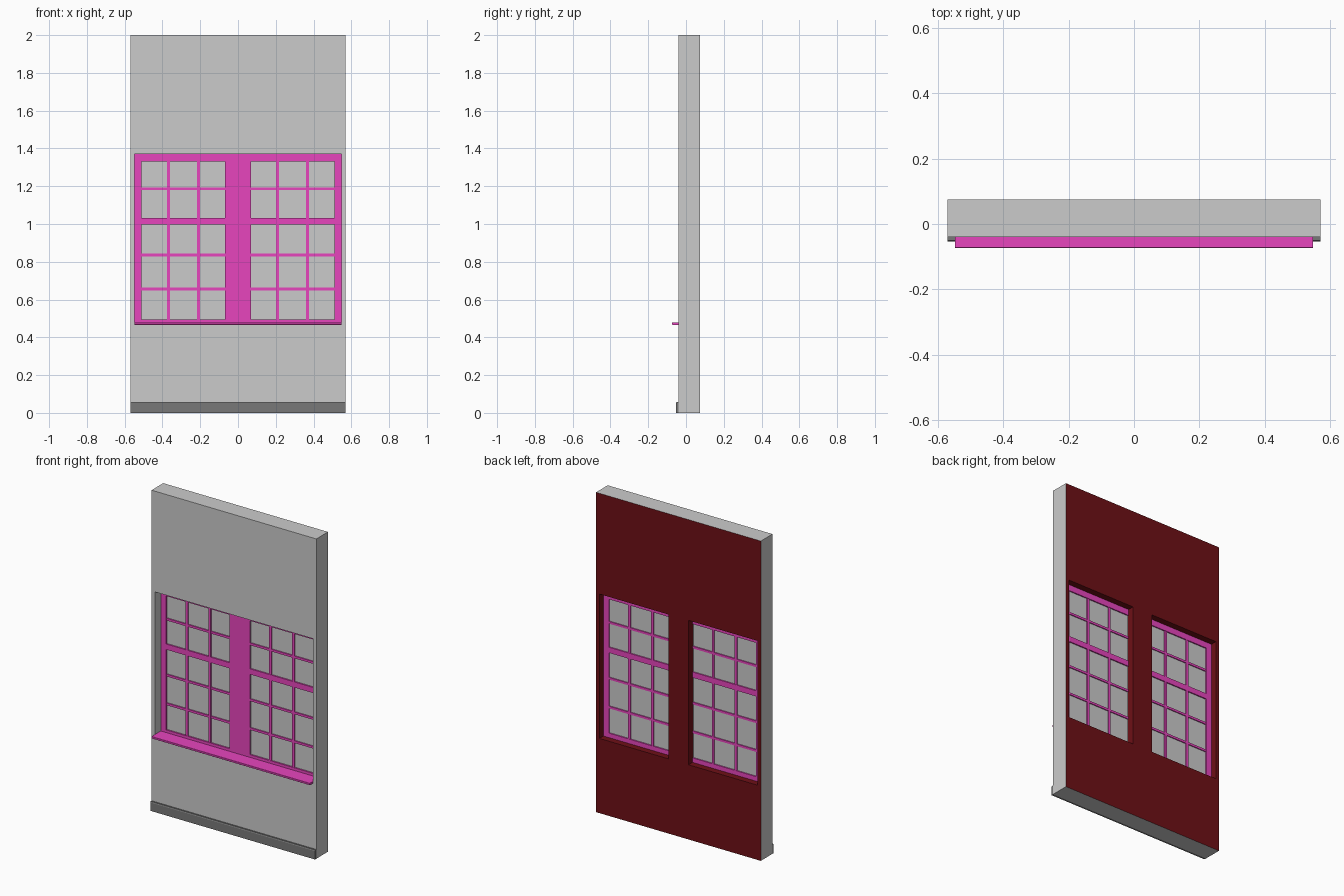
import bpy, bmesh
from mathutils import Matrix, Vector

if "Cube" in bpy.data.objects:
    bpy.data.objects.remove(bpy.data.objects["Cube"])


def material(name, rgb):
    m = bpy.data.materials.new(name)
    m.diffuse_color = (*rgb, 1)
    m.use_nodes = True
    m.node_tree.nodes["Principled BSDF"].inputs["Base Color"].default_value = m.diffuse_color
    return m


MAGENTA = material("magenta_paint", (0.80, 0.06, 0.51))
RED = material("dark_red", (0.157, 0.005, 0.008))
DARK = material("dark_grey", (0.19, 0.19, 0.19))
GREY = material("wall_grey", (0.8, 0.8, 0.8))


def add_box(bm, x0, x1, y0, y1, z0, z1):
    size = Vector((x1 - x0, y1 - y0, z1 - z0))
    mid = Vector((x0 + x1, y0 + y1, z0 + z1)) / 2
    bmesh.ops.create_cube(bm, size=1, matrix=Matrix.Translation(mid) @ Matrix.Diagonal((*size, 1)))


def finish(name, bm, mat=None):
    me = bpy.data.meshes.new(name)
    bm.to_mesh(me)
    bm.free()
    if mat:
        me.materials.append(mat)
    ob = bpy.data.objects.new(name, me)
    bpy.context.collection.objects.link(ob)
    return ob


def boxes(name, dims, mat=None):
    bm = bmesh.new()
    for d in dims:
        add_box(bm, *d)
    return finish(name, bm, mat)


def extrude_x(name, profile, half, mat):
    """Profile in (y, z), swept from -half to half along x."""
    bm = bmesh.new()
    f = bm.faces.new([bm.verts.new((-half, y, z)) for y, z in profile])
    out = bmesh.ops.extrude_face_region(bm, geom=[f])["geom"]
    bmesh.ops.translate(bm, vec=(2 * half, 0, 0),
                        verts=[v for v in out if isinstance(v, bmesh.types.BMVert)])
    bmesh.ops.recalc_face_normals(bm, faces=bm.faces[:])
    return finish(name, bm, mat)


W, OUT, PIER = 0.57, 0.547, 0.07       # wall half width, opening and pier half widths
FRONT, BACK = -0.04, 0.075             # wall faces
FY, BY = 0.018, 0.035                  # window frame depth
Z0, Z1 = 0.467, 1.37                   # opening bottom and top

# Wall: wide recess in front, two openings at the back with a pier between
wall = boxes("wall", [(-W, W, FRONT, BACK, 0, 2)])
recess = boxes("recess_cutter", [(-OUT, OUT, -0.2, 0.024, Z0, Z1)])
holes = boxes("opening_cutter", [(-OUT, -PIER, -0.2, 0.2, Z0, Z1),
                                 (PIER, OUT, -0.2, 0.2, Z0, Z1)])
for cutter in (recess, holes):
    mod = wall.modifiers.new("cut", "BOOLEAN")
    mod.operation, mod.solver, mod.object = "DIFFERENCE", "EXACT", cutter
dg = bpy.context.evaluated_depsgraph_get()
cut = bpy.data.meshes.new_from_object(wall.evaluated_get(dg))
wall.modifiers.clear()
for cutter in (recess, holes):
    bpy.data.objects.remove(cutter)
cut.materials.clear()
cut.materials.append(GREY)
cut.materials.append(RED)

# Split the reveals at the frame, then paint the back face and rear reveals red
bm = bmesh.new()
bm.from_mesh(cut)


def is_inside(f):
    return all(abs(v.co.x) < W - 0.01 for v in f.verts)


bm.normal_update()
reveal = [f for f in bm.faces if is_inside(f) and abs(f.normal.y) < 0.5]
geom = reveal + list({e for f in reveal for e in f.edges}) + list({v for f in reveal for v in f.verts})
bmesh.ops.bisect_plane(bm, geom=geom, plane_co=(0, 0.03, 0), plane_no=(0, 1, 0))
bm.normal_update()
for f in bm.faces:
    rear = is_inside(f) and f.calc_center_median().y > 0.03
    f.material_index = int(f.normal.y > 0.9 or rear)
bm.to_mesh(cut)
bm.free()
wall.data = cut

# Outer frame, meeting rails and central mullion facing
frame = [(-PIER, PIER, FY, 0.024, Z0, Z1)]
for s in (-1, 1):
    xa, xb = sorted((s * 0.51, s * OUT))
    frame.append((xa, xb, FY, BY, Z0, Z1))
    xa, xb = sorted((s * PIER, s * 0.51))
    for z0, z1 in ((Z0, 0.495), (0.997, 1.032), (1.332, Z1)):
        frame.append((xa, xb, FY, BY, z0, z1))
boxes("window_frame", frame, MAGENTA)

# Glazing bars and panes for each window
for side, s in (("left", -1), ("right", 1)):
    xa, xb = sorted((s * PIER, s * 0.51))
    bars = [(s * x - 0.008, s * x + 0.008, FY + 0.001, BY - 0.001, 0.495, 1.332) for x in (0.21, 0.368)]
    bars += [(xa, xb, FY + 0.0015, BY - 0.0015, z - 0.007, z + 0.007) for z in (0.656, 0.836, 1.186)]
    boxes(side + "_glazing_bars", bars, MAGENTA)
    boxes(side + "_glass", [(xa, xb, 0.0265, 0.0275, 0.495, 1.332)])

# Sill with slightly softened nose
extrude_x("window_sill", [(FY, 0.466), (-0.072, 0.466), (-0.073, 0.467), (-0.073, 0.477),
                          (-0.072, 0.478), (FY, 0.478)], OUT, MAGENTA)

# Skirting board with chamfered top
extrude_x("skirting_board", [(FRONT, 0), (-0.053, 0), (-0.053, 0.052), (-0.050, 0.058),
                             (FRONT, 0.058)], W, DARK)
